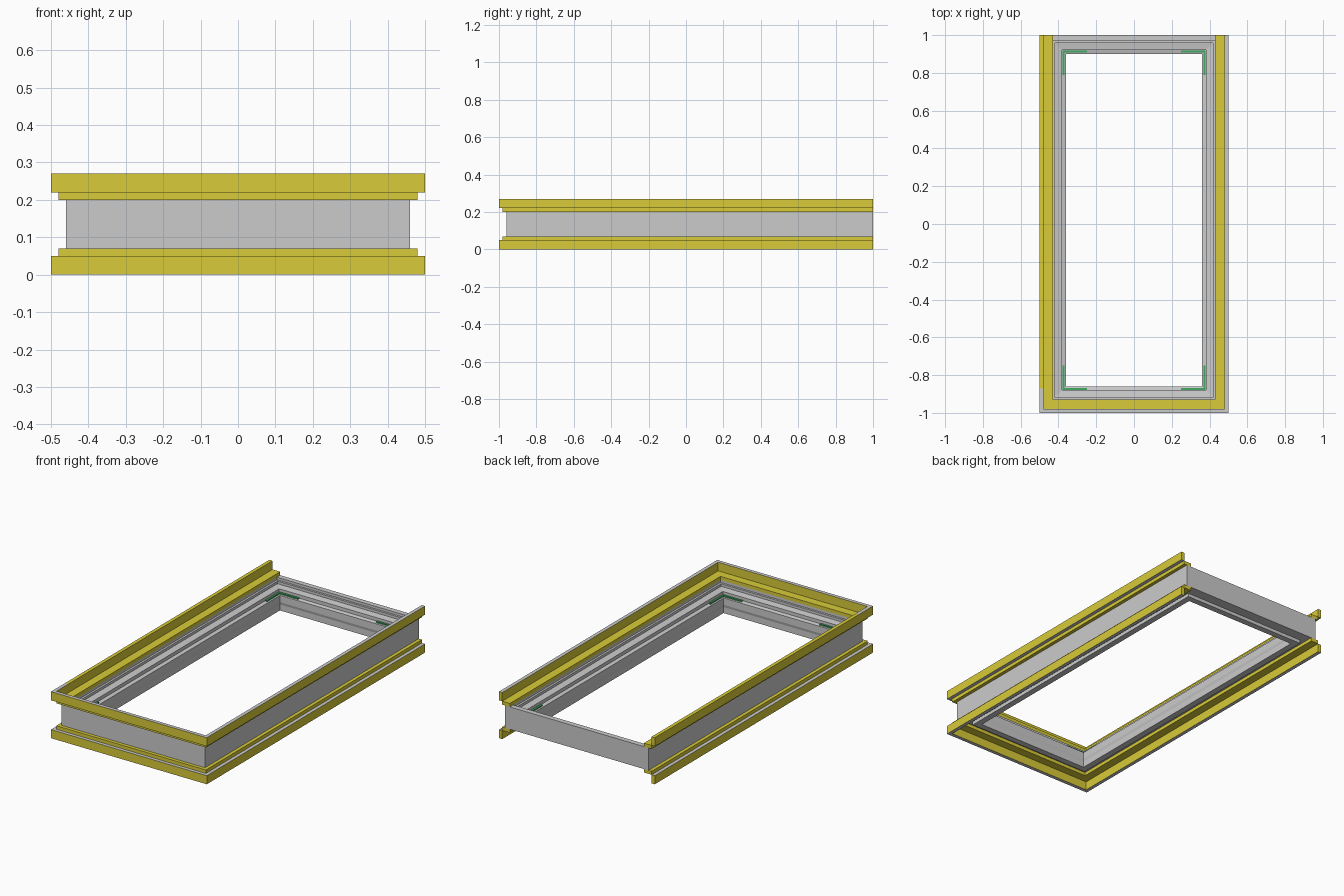
import bpy, bmesh

if "Cube" in bpy.data.objects:
    bpy.data.objects.remove(bpy.data.objects["Cube"])


def material(name, rgb):
    m = bpy.data.materials.new(name)
    m.diffuse_color = (*rgb, 1)
    m.use_nodes = True
    m.node_tree.nodes["Principled BSDF"].inputs["Base Color"].default_value = m.diffuse_color
    return m


YELLOW = material("yellow", (0.69, 0.60, 0.04))
GREEN = material("green", (0.05, 0.40, 0.12))
GREY = material("grey", (0.55, 0.55, 0.55))


def sweep(name, profile, path, closed, mats, pick=None):
    """Sweep a closed (inset, z) profile; path(inset) returns the plan points."""
    bm = bmesh.new()
    cols = [[bm.verts.new((x, y, z)) for x, y in path(o)] for o, z in profile]
    n, k = len(cols), len(cols[0])
    for i in range(n):
        a, b = cols[i], cols[(i + 1) % n]
        for j in range(k if closed else k - 1):
            j2 = (j + 1) % k
            bm.faces.new((a[j], a[j2], b[j2], b[j]))
    if not closed:
        bm.faces.new([c[0] for c in cols])
        bm.faces.new([c[-1] for c in cols][::-1])
    bmesh.ops.recalc_face_normals(bm, faces=bm.faces)
    if pick:
        for f in bm.faces:
            f.material_index = pick(f)
    me = bpy.data.meshes.new(name)
    bm.to_mesh(me)
    bm.free()
    for m in mats:
        me.materials.append(m)
    ob = bpy.data.objects.new(name, me)
    bpy.context.collection.objects.link(ob)
    return ob


def rect(o0, o1, z0, z1):
    return [(o0, z0), (o1, z0), (o1, z1), (o0, z1)]


def frame_path(o):
    x, y0, y1 = 0.46 - o, -0.96 + o, 1.0 - o
    return [(-x, y0), (x, y0), (x, y1), (-x, y1)]


def trim_path(o):
    # three-sided run, open at the back
    x, y = 0.5 - o, -1 + o
    return [(-x, 1), (-x, -0.87), (-x, y), (x, y), (x, 1)]


# stepped window frame
sweep("window_frame", [(0, .07), (0, .20), (.03, .20), (.03, .185), (.042, .185),
                       (.042, .17), (.08, .165), (.08, .145), (.1, .14), (.1, .10),
                       (.096, .085), (.096, .05), (.06, .05), (.06, .07)],
      frame_path, True, [GREY])


def lip_colour(f):
    # edges are bare grey, except the upper left edge, which is mostly yellow
    c = f.calc_center_median()
    if abs(f.normal.z) < 0.5:
        return 0
    return 0 if c.z > 0.26 and c.x < -0.48 and c.y > -0.8 else 1


# upper and lower trim: outer lip plus inner ledge
for level, lip, ledge in (("lower", (0, .05), (.05, .07)),
                          ("upper", (.22, .27), (.20, .22))):
    sweep(level + "_trim_lip", rect(0, .021, *lip), trim_path, False,
          [YELLOW, GREY], lip_colour)
    sweep(level + "_trim_ledge", rect(.02, .07, *ledge), trim_path, False, [YELLOW])

# green corner brackets inside the rebate
for side in (-1, 1):
    for pos, y, d in (("front", -0.88, 1), ("back", 0.92, -1)):
        def bracket(o, s=side, y=y, d=d):
            x = 0.38 - o
            return [(s * x, y + d * .13), (s * x, y + d * o), (s * (.38 - .13), y + d * o)]
        sweep(pos + ("_right" if side > 0 else "_left") + "_bracket",
              rect(.001, .012, .138, .149), bracket, False, [GREEN])
